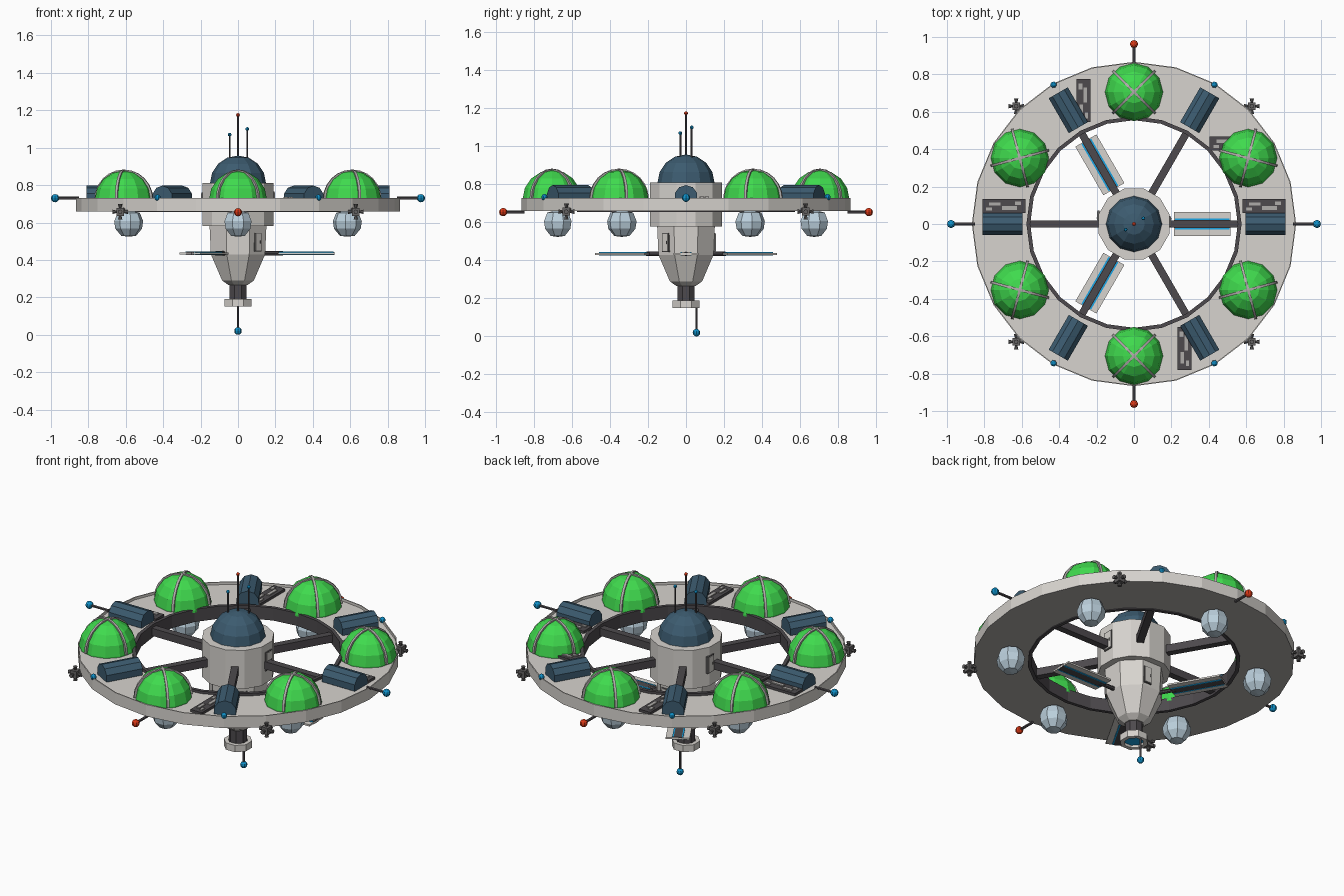
import bpy, bmesh
from math import sin, cos, pi, radians
from mathutils import Matrix, Vector

if "Cube" in bpy.data.objects:
    bpy.data.objects.remove(bpy.data.objects["Cube"])


def material(name, r, g, b):
    m = bpy.data.materials.new(name)
    m.use_nodes = True
    m.diffuse_color = (r, g, b, 1)
    m.node_tree.nodes["Principled BSDF"].inputs["Base Color"].default_value = (r, g, b, 1)
    return m


HULL = material("hull_grey", .68, .655, .62)
DARK = material("dark_grey", .075, .068, .075)
UNDER = material("underside_grey", .43, .415, .40)
NAVY = material("slate_blue", .045, .105, .16)
GREEN = material("leaf_green", .05, .70, .075)
GLASS = material("pale_blue", .50, .63, .72)
BLUE = material("beacon_blue", .005, .28, .58)
RED = material("beacon_red", .72, .04, .008)
GLOW = material("glow_blue", .01, .45, .95)
MID = material("fitting_grey", .13, .125, .125)


def T(x, y, z):
    return Matrix.Translation((x, y, z))


def R(deg, axis="Z"):
    return Matrix.Rotation(radians(deg), 4, axis)


def finish(bm, name, *mats):
    bmesh.ops.remove_doubles(bm, verts=bm.verts, dist=1e-5)
    bmesh.ops.recalc_face_normals(bm, faces=bm.faces)
    me = bpy.data.meshes.new(name)
    bm.to_mesh(me)
    bm.free()
    for m in mats:
        me.materials.append(m)
    ob = bpy.data.objects.new(name, me)
    bpy.context.collection.objects.link(ob)
    return ob


def box(name, mat, size, M):
    bm = bmesh.new()
    bmesh.ops.create_cube(bm, size=1, matrix=M @ Matrix.Diagonal((*size, 1)))
    return finish(bm, name, mat)


def ball(name, mat, r, M):
    bm = bmesh.new()
    bmesh.ops.create_uvsphere(bm, u_segments=8, v_segments=6, radius=r, matrix=M)
    return finish(bm, name, mat)


def rod(name, mat, r, a, b, seg=6, r2=None):
    a, b = Vector(a), Vector(b)
    bm = bmesh.new()
    M = T(*((a + b) / 2)) @ (b - a).to_track_quat("Z", "Y").to_matrix().to_4x4()
    bmesh.ops.create_cone(bm, cap_ends=True, segments=seg, radius1=r,
                          radius2=r if r2 is None else r2, depth=(b - a).length, matrix=M)
    return finish(bm, name, mat)


def lathe(name, profile, n, mat, M=Matrix(), phase=0, loop=False, rule=None):
    """Revolve (radius, height) points; rule picks a material slot from a face normal."""
    bm = bmesh.new()
    rows = []
    for k in range(n):
        a = radians(phase) + 2 * pi * k / n
        rows.append([bm.verts.new(M @ Vector((r * cos(a), r * sin(a), z))) for r, z in profile])
    steps = len(profile) if loop else len(profile) - 1
    for k in range(n):
        p, q = rows[k], rows[(k + 1) % n]
        for i in range(steps):
            j = (i + 1) % len(profile)
            bm.faces.new((p[i], q[i], q[j], p[j]))
    bmesh.ops.remove_doubles(bm, verts=bm.verts, dist=1e-5)
    bmesh.ops.recalc_face_normals(bm, faces=bm.faces)
    if rule:
        for f in bm.faces:
            f.material_index = rule(f)
    return finish(bm, name, *(mat if isinstance(mat, tuple) else (mat,)))


def half_dome(r, steps):
    return [(r * cos(pi / 2 * i / steps), r * sin(pi / 2 * i / steps)) for i in range(steps + 1)]


def prism(name, mat, profile, n=8, **kw):
    """Lathe whose flats, not corners, lie at the given radii and face the axes."""
    k = 1 / cos(pi / n)
    return lathe(name, [(r * k, z) for r, z in profile], n, mat, phase=180 / n, **kw)


def beacon(name, mat, a, b, ball_r, rod_r):
    rod(name + "_rod", DARK, rod_r, a, b)
    ball(name + "_tip", mat, ball_r, T(*b))


# Main ring with a thin raised rim and a dark inner band
lathe("ring", [(.57, .66), (.867, .66), (.867, .73), (.861, .73), (.861, .715), (.57, .715)], 24,
      (HULL, UNDER), loop=True, rule=lambda f: int(f.normal.z < -.5))
lathe("inner_band", [(.555, .655), (.575, .655), (.575, .73), (.555, .73)], 24, DARK, loop=True)

# Garden domes with crossed ribs, and glass pods beneath
pod_profile = [(0, -.073), (.04, -.068), (.072, -.03), (.078, .01), (.06, .055), (0, .07)]
for a in range(30, 390, 60):
    M = R(a) @ T(.705, 0, .722)
    lathe("garden_dome", [(.155, -.01)] + half_dome(.155, 4), 12, GREEN, M)
    for turn in (45, 135):
        bm = bmesh.new()
        prev = None
        for i in range(13):
            t = pi * i / 12
            ring = [bm.verts.new(M @ R(turn) @ Vector((r * cos(t), w, r * sin(t))))
                    for r, w in ((.147, -.007), (.161, -.007), (.161, .007), (.147, .007))]
            if prev:
                for j in range(4):
                    k = (j + 1) % 4
                    bm.faces.new((prev[j], prev[k], ring[k], ring[j]))
            prev = ring
        finish(bm, "dome_rib", UNDER)
    lathe("glass_pod", pod_profile, 8, GLASS, R(a) @ T(.675, 0, .597), phase=22.5)

# Storage pods and spokes
for a in range(0, 360, 60):
    M = R(a)
    rod("storage_pod", NAVY, .062, M @ Vector((.595, 0, .735)), M @ Vector((.81, 0, .735)), 10)
    box("spoke", DARK, (.40, .04, .045), M @ T(.37, 0, .69))

# Service panels with raised blocks
for x, y, turn in ((.695, .095, 0), (-.695, .095, 0), (-.27, .66, 90),
                   (.27, -.665, 90), (.52, .43, 0)):
    M = T(x, y, .72) @ R(turn)
    box("service_panel", DARK, (.23, .075, .02), M)
    for u, v, w, d in ((-.05, .012, .06, .018), (.03, -.01, .08, .02),
                       (.075, .016, .03, .02), (-.08, -.016, .03, .016)):
        box("panel_block", UNDER, (w, d, .008), M @ T(u, v, .012))

# Beacons around the rim
for s in (-1, 1):
    beacon("side_beacon", BLUE, (s * .85, 0, .73), (s * .978, 0, .73), .022, .008)
    beacon("end_beacon", RED, (0, s * .85, .655), (0, s * .962, .655), .022, .008)
for a in (60, 120, 240, 300):
    ball("rim_light", BLUE, .017, R(a) @ T(.86, 0, .733))

# Thruster clusters
for sx in (-1, 1):
    for sy in (-1, 1):
        c = Vector((sx * .63, sy * .63, .657))
        box("thruster_core", MID, (.04, .04, .042), T(*c))
        rod("thruster_mount", MID, .012, c, (sx * .59, sy * .59, .68))
        for d in ((1, 0, 0), (-1, 0, 0), (0, 1, 0), (0, -1, 0), (0, 0, 1), (0, 0, -1)):
            d = Vector(d)
            rod("thruster_nozzle", MID, .006, c + d * .018, c + d * .042, 8, .012)

# Central hub, lower body, neck and engine
prism("hub", HULL, [(0, .58), (.19, .58), (.19, .81), (.155, .81), (0, .81)], 12)
prism("lower_body", HULL, [(0, .265), (.05, .265), (.085, .29), (.145, .43),
                           (.152, .585), (0, .585)])
prism("neck", DARK, [(0, .17), (.045, .17), (.045, .275), (0, .275)])
prism("engine_ring", HULL, [(.05, .15), (.072, .15), (.072, .19), (.05, .19)], loop=True)
prism("engine_glow", GLOW, [(0, .165), (.052, .165), (.052, .168), (0, .168)])
lathe("hub_dome", half_dome(.15, 4), 12, NAVY, T(0, 0, .808))

# Masts above and probe below
beacon("centre_mast", RED, (0, 0, .94), (0, 0, 1.175), .01, .005)
beacon("short_mast", BLUE, (-.045, -.03, .92), (-.045, -.03, 1.07), .01, .005)
beacon("long_mast", BLUE, (.05, .03, .92), (.05, .03, 1.10), .01, .005)
beacon("lower_probe", BLUE, (0, .055, .17), (0, .055, .02), .02, .006)

# Hatches: thin frame, pale door and a small handle
for a, dist, off, z, w, h in ((0, .19, .013, .71, .06, .11), (180, .19, -.045, .71, .055, .10),
                              (-45, .148, 0, .495, .05, .10), (90, .148, -.03, .495, .05, .10)):
    M = R(a) @ T(dist, off, z)
    box("hatch_frame", MID, (.012, w, h), M)
    box("hatch_door", HULL, (.018, w - .01, h - .01), M)
    box("hatch_handle", MID, (.022, .006, .016), M @ T(0, w * .25, 0))

# Three solar fins on the lower body
for a in (0, 120, 240):
    M = R(a) @ T(.365, 0, .435)
    rod("fin_arm", DARK, .012, M @ Vector((-.245, 0, 0)), M @ Vector((-.125, 0, 0)), 8)
    box("solar_fin", HULL, (.30, .13, .010), M)
    box("fin_core", DARK, (.30, .045, .016), M)
    for s in (-1, 1):
        box("fin_glow", GLOW, (.29, .008, .018), M @ T(0, s * .026, 0))
